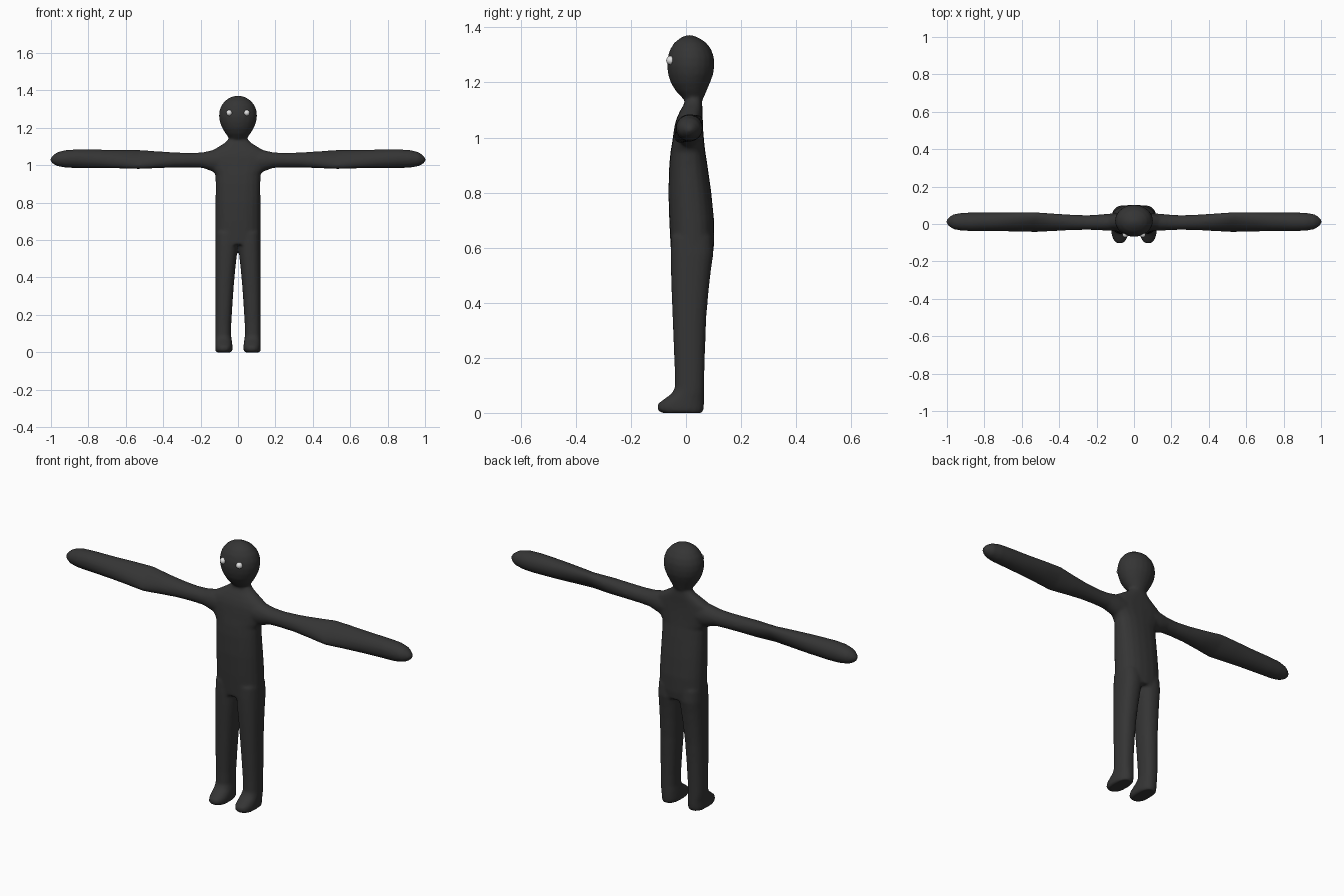
import bpy, bmesh, math
from mathutils import Vector


def material(name, value):
    m = bpy.data.materials.new(name)
    m.diffuse_color = (value, value, value, 1)
    return m


dark = material("charcoal", 0.035)
white = material("eye white", 0.75)
body = bmesh.new()


def loft(rings, sides=20):
    """Closed tube through rings of points."""
    loops = [[body.verts.new(p) for p in r] for r in rings]
    for a, b in zip(loops, loops[1:]):
        for i in range(sides):
            j = (i + 1) % sides
            body.faces.new((a[i], a[j], b[j], b[i]))
    body.faces.new(loops[0][::-1])
    body.faces.new(loops[-1])


def upright(sections, side=1, power=1.0):
    """Loft along z; section = z, x0, x1, y0, y1."""
    rings = []
    for z, x0, x1, y0, y1 in sections:
        ring = []
        for i in range(20):
            t = math.tau * i / 20
            c, s = math.cos(t), math.sin(t)
            c, s = [math.copysign(abs(v) ** power, v) for v in (c, s)]
            ring.append((side * ((x0 + x1) / 2 + c * (x1 - x0) / 2),
                         (y0 + y1) / 2 + s * (y1 - y0) / 2, z))
        rings.append(ring)
    loft(rings)


# torso, shoulders and neck: z, half width, front, back
torso = [(0.575, .118, -.054, .098), (0.62, .121, -.057, .103), (0.70, .121, -.061, .102),
         (0.80, .120, -.064, .092), (0.90, .119, -.061, .078), (0.95, .121, -.056, .070),
         (0.985, .145, -.050, .066), (1.02, .165, -.045, .063), (1.05, .165, -.040, .061),
         (1.075, .145, -.032, .060), (1.10, .103, -.020, .060), (1.12, .070, -.008, .059),
         (1.14, .050, -.003, .058), (1.17, .046, 0, .056)]
upright([(z, -w, w, a, b) for z, w, a, b in torso], power=0.85)

# head
head = [(1.130, .030, .000, .055), (1.145, .048, -.015, .065), (1.17, .067, -.038, .075),
        (1.20, .085, -.056, .088), (1.23, .097, -.065, .099), (1.26, .102, -.069, .103),
        (1.29, .100, -.067, .102), (1.32, .089, -.058, .092), (1.345, .069, -.042, .073),
        (1.362, .044, -.020, .047), (1.372, .014, .002, .022)]
upright([(z, -w, w, a, b) for z, w, a, b in head])

# legs with feet: z, inner, outer, front, back
leg = [(0.0, .036, .118, -.090, .061), (0.012, .029, .122, -.105, .064),
       (0.032, .029, .122, -.104, .066), (0.05, .031, .121, -.080, .066),
       (0.07, .034, .121, -.052, .066), (0.09, .037, .121, -.041, .066),
       (0.15, .036, .121, -.041, .067), (0.25, .030, .121, -.045, .070),
       (0.35, .023, .121, -.049, .074), (0.45, .014, .121, -.053, .083),
       (0.52, .006, .121, -.055, .091), (0.58, -.001, .121, -.056, .100),
       (0.64, -.003, .119, -.054, .096)]
# arms: x, bottom, top, front, back, diagonal twist of the cross-section
arm = [(0.08, .955, 1.085, -.038, .058, 0), (0.14, .968, 1.080, -.036, .055, 0),
       (0.19, .986, 1.069, -.033, .050, 0), (0.25, .988, 1.066, -.031, .047, 0),
       (0.34, .988, 1.069, -.033, .050, .1), (0.43, .984, 1.075, -.038, .056, .3),
       (0.53, .980, 1.082, -.043, .063, .62), (0.62, .983, 1.083, -.041, .063, .4),
       (0.74, .984, 1.084, -.039, .062, .15), (0.86, .985, 1.085, -.038, .062, 0),
       (0.92, .987, 1.082, -.036, .060, 0), (0.965, .995, 1.070, -.028, .052, 0),
       (0.99, 1.008, 1.053, -.012, .036, 0), (1.002, 1.022, 1.038, .002, .022, 0)]
for side in (-1, 1):
    upright(leg, side, 0.85)
    rings = []
    for x, z0, z1, y0, y1, twist in arm:
        ring = []
        for i in range(20):
            t = math.tau * i / 20
            ring.append((side * x,
                         (y0 + y1) / 2 + (y1 - y0) / 2 * math.cos(t - twist / 2),
                         (z0 + z1) / 2 + (z1 - z0) / 2 * math.cos(t - math.pi / 2 + twist / 2)))
        rings.append(ring)
    loft(rings)

# fuse the overlapping volumes into one soft skin
# (normals are made consistent on each closed shell first)
bmesh.ops.recalc_face_normals(body, faces=body.faces)
mesh = bpy.data.meshes.new("body")
body.to_mesh(mesh)
body.free()
mesh.materials.append(dark)
figure = bpy.data.objects.new("body", mesh)
bpy.context.collection.objects.link(figure)
remesh = figure.modifiers.new("fuse", 'REMESH')
remesh.mode = 'VOXEL'
remesh.voxel_size = 0.007
remesh.use_smooth_shade = True
soften = figure.modifiers.new("soften", 'SMOOTH')
soften.factor = 0.5
soften.iterations = 6

# eyes
for side, name in ((-1, "right_eye"), (1, "left_eye")):
    bpy.ops.mesh.primitive_uv_sphere_add(segments=16, ring_count=10, radius=0.016,
                                         location=(side * 0.047, -0.056, 1.28))
    eye = bpy.context.object
    eye.name = name
    eye.data.materials.append(white)
    bpy.ops.object.shade_smooth()
